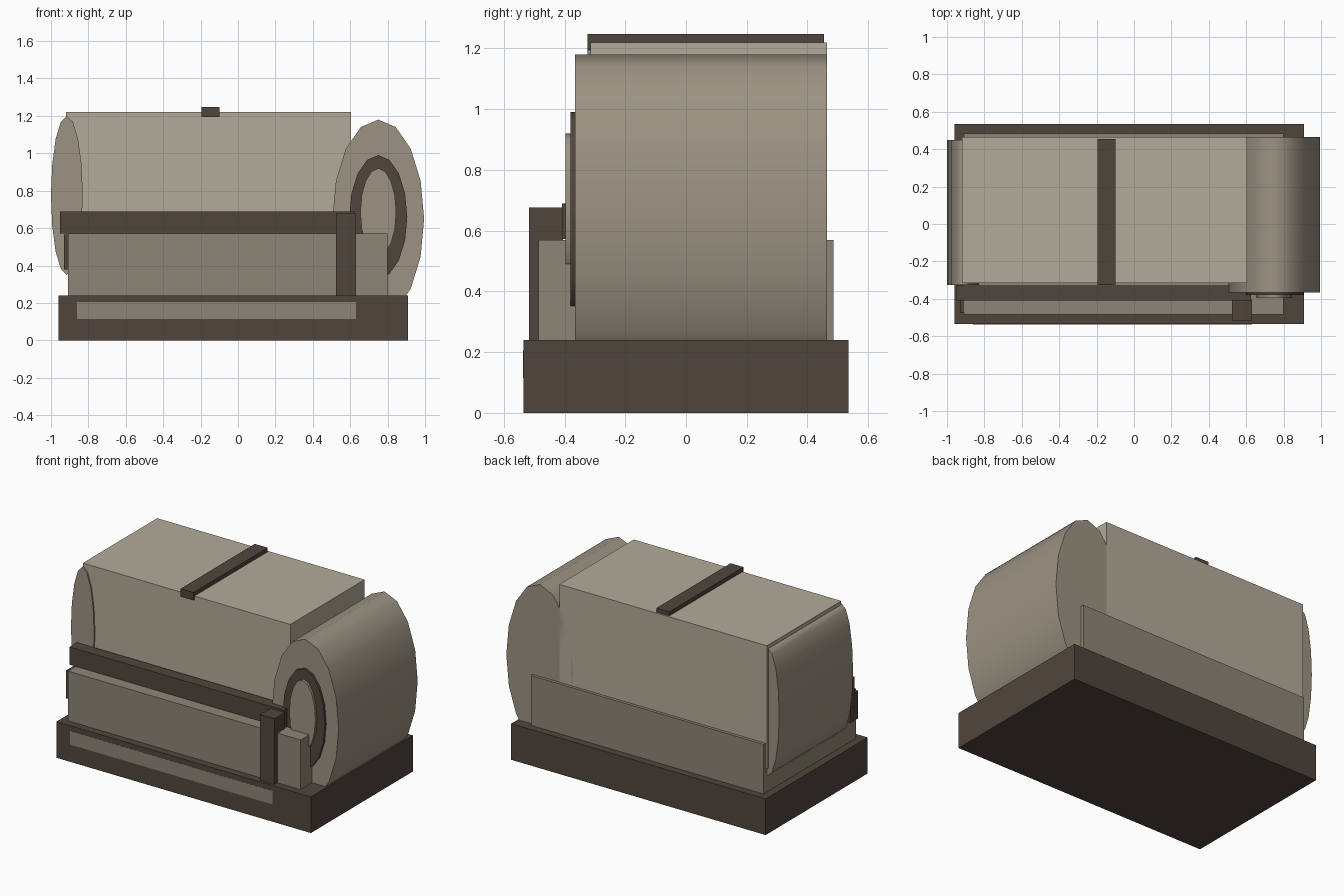
import bpy, bmesh, math
from mathutils import Matrix

if "Cube" in bpy.data.objects:
    bpy.data.objects.remove(bpy.data.objects["Cube"])


def material(name, rgb):
    m = bpy.data.materials.new(name)
    m.diffuse_color = (*rgb, 1)
    m.use_nodes = True
    m.node_tree.nodes["Principled BSDF"].inputs["Base Color"].default_value = m.diffuse_color
    return m


DARK = material("dark_brown", (0.08, 0.06, 0.046))
LIGHT = material("light_stone", (0.45, 0.41, 0.32))
MID = material("mid_stone", (0.33, 0.29, 0.225))
PANEL = material("panel_stone", (0.27, 0.24, 0.185))


def finish(name, bm, mat):
    mesh = bpy.data.meshes.new(name)
    bm.to_mesh(mesh)
    bm.free()
    mesh.materials.append(mat)
    ob = bpy.data.objects.new(name, mesh)
    bpy.context.collection.objects.link(ob)
    return ob


def box(name, x, y, z, mat):
    """Box from (min, max) pairs on each axis."""
    bm = bmesh.new()
    mid = [(a + b) / 2 for a, b in (x, y, z)]
    size = [b - a for a, b in (x, y, z)]
    bmesh.ops.create_cube(bm, size=1, matrix=Matrix.Translation(mid) @ Matrix.Diagonal((*size, 1)))
    return finish(name, bm, mat)


def drum(name, cx, cz, rx, rz, y, mat, sides=16):
    """Elliptical cylinder lying along y, with smooth sides and flat caps."""
    bm = bmesh.new()
    ring = [bm.verts.new((cx + rx * math.sin(math.tau * i / sides), y[0],
                          cz + rz * math.cos(math.tau * i / sides))) for i in range(sides)]
    cap = bm.faces.new(ring)
    out = bmesh.ops.extrude_face_region(bm, geom=[cap], use_keep_orig=True)
    verts = [v for v in out["geom"] if isinstance(v, bmesh.types.BMVert)]
    bmesh.ops.translate(bm, verts=verts, vec=(0, y[1] - y[0], 0))
    bmesh.ops.recalc_face_normals(bm, faces=bm.faces)
    for f in bm.faces:
        f.smooth = len(f.verts) == 4
    for e in bm.edges:
        e.smooth = all(f.smooth for f in e.link_faces)
    return finish(name, bm, mat)


# Plinth with its inlaid front strip, and the lower casing
box("base", (-0.96, 0.91), (-0.535, 0.535), (0, 0.24), DARK)
box("base_front_strip", (-0.86, 0.63), (-0.536, -0.50), (0.115, 0.205), PANEL)
box("lower_casing", (-0.91, 0.80), (-0.485, 0.485), (0.23, 0.57), PANEL)

# Main body and strap over the top
box("main_body", (-0.92, 0.605), (-0.315, 0.465), (0.40, 1.22), LIGHT)
box("top_strap", (-0.195, -0.10), (-0.325, 0.455), (1.195, 1.247), DARK)

# Rounded ends
drum("left_end_roll", -0.915, 0.775, 0.085, 0.425, (-0.325, 0.45), MID)
drum("right_drum", 0.75, 0.65, 0.245, 0.53, (-0.365, 0.465), MID)
drum("drum_ring", 0.75, 0.66, 0.155, 0.33, (-0.38, -0.36), DARK)
drum("drum_hub", 0.75, 0.685, 0.096, 0.235, (-0.396, -0.375), MID)

# Front rail, post and small side plate
box("front_rail", (-0.952, 0.625), (-0.408, -0.33), (0.572, 0.69), DARK)
box("front_post", (0.525, 0.63), (-0.517, -0.405), (0.23, 0.677), DARK)
box("side_plate", (-0.93, -0.905), (-0.475, -0.40), (0.38, 0.566), DARK)
